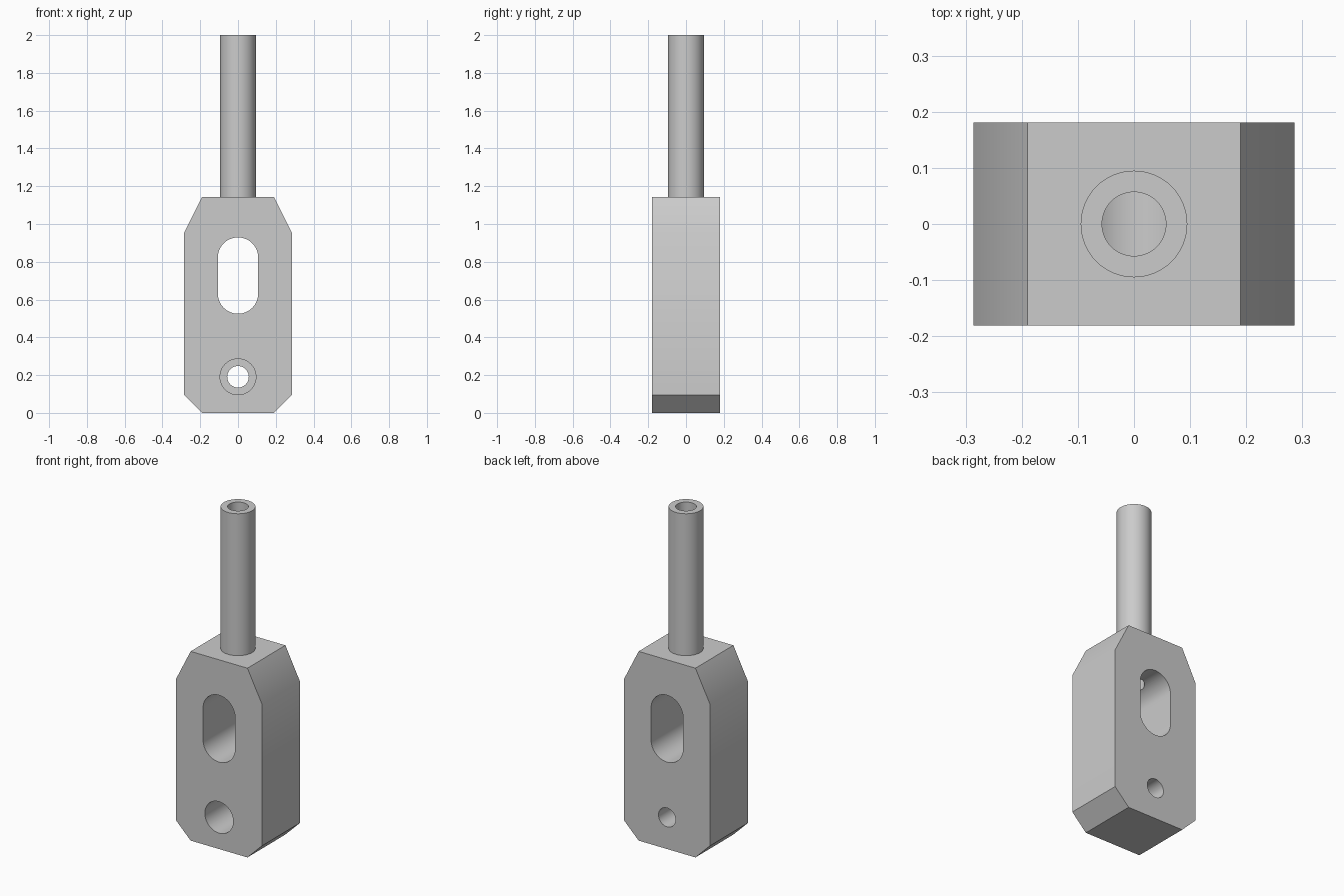
import bpy, bmesh, math

if "Cube" in bpy.data.objects:
    bpy.data.objects.remove(bpy.data.objects["Cube"], do_unlink=True)

grey = bpy.data.materials.new("grey metal")
grey.use_nodes = True
colour = (0.6, 0.6, 0.6, 1)
grey.diffuse_color = colour
grey.node_tree.nodes["Principled BSDF"].inputs["Base Color"].default_value = colour

HALF_W, HALF_D, BODY_H, TOTAL_H = 0.286, 0.181, 1.143, 2.0
ROD_R, BORE_R, SLOT_R = 0.095, 0.057, 0.107
SLOT_LOW, SLOT_HIGH, PIN_Z = 0.632, 0.822, 0.191
COUNTERBORE_DEPTH = 0.225
SEGMENTS = 64


def add_object(name, bm):
    bmesh.ops.recalc_face_normals(bm, faces=bm.faces)
    mesh = bpy.data.meshes.new(name)
    bm.to_mesh(mesh)
    bm.free()
    mesh.materials.append(grey)
    obj = bpy.data.objects.new(name, mesh)
    bpy.context.collection.objects.link(obj)
    return obj


def prism(name, outline, y0, y1):
    """Extrude an x, z outline along y."""
    bm = bmesh.new()
    face = bm.faces.new([bm.verts.new((x, y0, z)) for x, z in outline])
    side = bmesh.ops.extrude_face_region(bm, geom=[face])["geom"]
    verts = [v for v in side if isinstance(v, bmesh.types.BMVert)]
    bmesh.ops.translate(bm, verts=verts, vec=(0, y1 - y0, 0))
    return add_object(name, bm)


def arc(radius, z, start, end, steps):
    angles = [start + (end - start) * i / steps for i in range(steps + 1)]
    return [(radius * math.cos(a), z + radius * math.sin(a)) for a in angles]


def circle(radius, z):
    return arc(radius, z, 0, 2 * math.pi, SEGMENTS)[:-1]


def lathe(name, profile):
    """Revolve an r, z profile about the vertical axis."""
    bm = bmesh.new()
    verts = [bm.verts.new((r, 0, z)) for r, z in profile]
    edges = [bm.edges.new(pair) for pair in zip(verts, verts[1:])]
    bmesh.ops.spin(bm, geom=verts + edges, cent=(0, 0, 0), axis=(0, 0, 1),
                   angle=2 * math.pi, steps=SEGMENTS, use_merge=True)
    bmesh.ops.remove_doubles(bm, verts=bm.verts, dist=0.0001)
    return add_object(name, bm)


def smooth(obj):
    bpy.ops.object.select_all(action="DESELECT")
    obj.select_set(True)
    bpy.context.view_layer.objects.active = obj
    bpy.ops.object.shade_smooth_by_angle(angle=math.radians(30))


# Block with chamfered corners
right = [(0.19, 0), (HALF_W, 0.095), (HALF_W, 0.953), (0.19, BODY_H)]
body = prism("body_block", right + [(-x, z) for x, z in reversed(right)],
             -HALF_D, HALF_D)

# Slot, stepped pin hole and vertical bore
slot = (arc(SLOT_R, SLOT_HIGH, 0, math.pi, SEGMENTS // 2)
        + arc(SLOT_R, SLOT_LOW, math.pi, 2 * math.pi, SEGMENTS // 2))
bore = bmesh.new()
bmesh.ops.create_cone(bore, cap_ends=True, segments=SEGMENTS, radius1=BORE_R,
                      radius2=BORE_R, depth=0.5)
bmesh.ops.translate(bore, verts=bore.verts, vec=(0, 0, SLOT_HIGH + 0.25))
cutters = [
    prism("slot_cutter", slot, -0.5, 0.5),
    prism("pin_hole_cutter", circle(BORE_R, PIN_Z), -0.5, 0.5),
    prism("counterbore_cutter", circle(ROD_R, PIN_Z), -0.5,
          COUNTERBORE_DEPTH - HALF_D),
    add_object("bore_cutter", bore),
]
for cutter in cutters:
    cutter.hide_render = True
    cut = body.modifiers.new(cutter.name, "BOOLEAN")
    cut.operation, cut.solver, cut.object = "DIFFERENCE", "EXACT", cutter

# Bake the cuts and drop the cutters
bpy.context.view_layer.update()
depsgraph = bpy.context.evaluated_depsgraph_get()
baked = bpy.data.meshes.new_from_object(body.evaluated_get(depsgraph))
body.modifiers.clear()
body.data = baked
for cutter in cutters:
    bpy.data.objects.remove(cutter, do_unlink=True)
smooth(body)

# Hollow rod rising from the block
rod = lathe("hollow_rod", [(BORE_R, BODY_H), (BORE_R, TOTAL_H),
                           (ROD_R, TOTAL_H), (ROD_R, BODY_H)])
smooth(rod)
